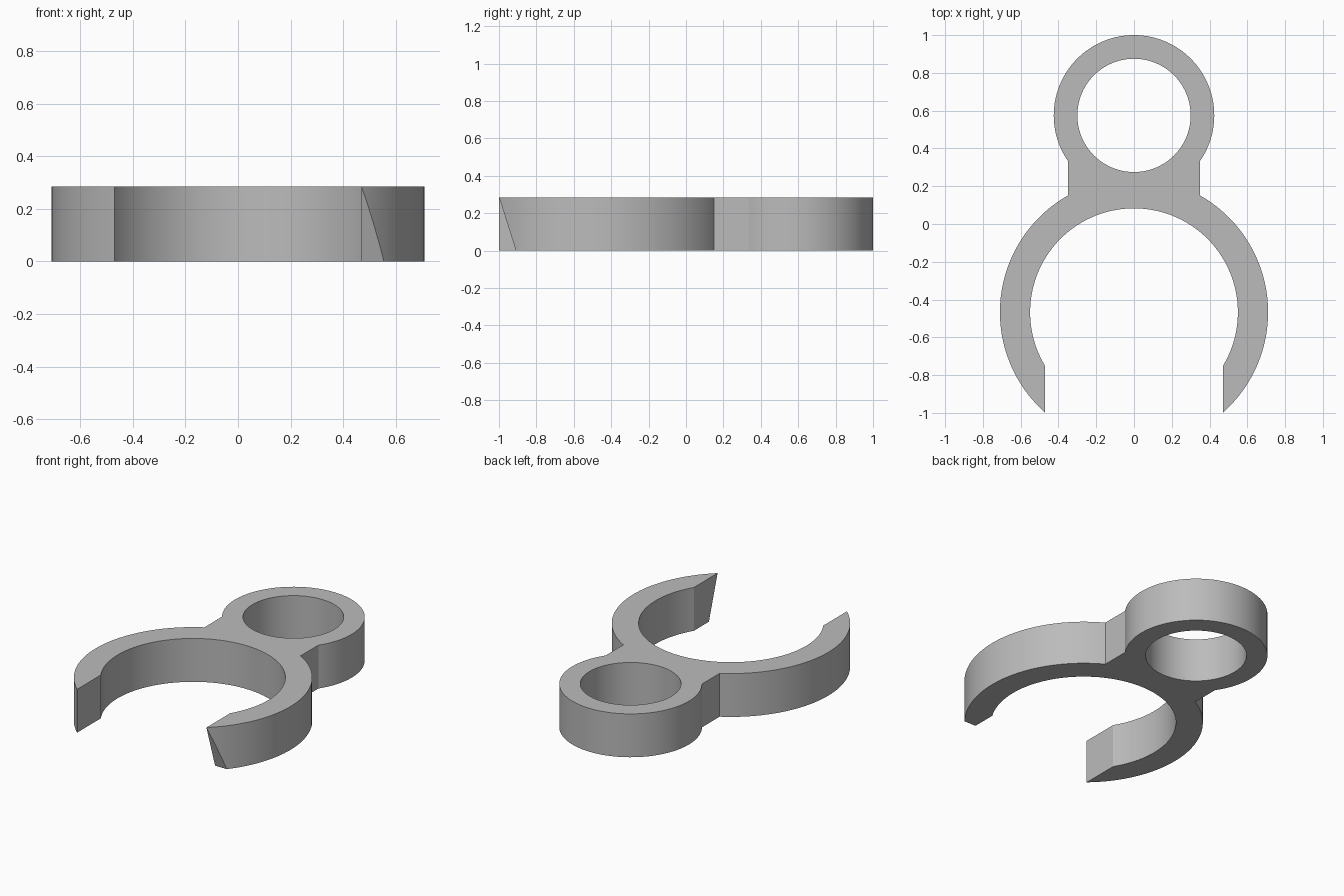
import bpy
import bmesh
from math import asin, acos, cos, sin, pi, radians
from mathutils import Vector

cube = bpy.data.objects.get("Cube")
if cube:
    bpy.data.objects.remove(cube)

HEIGHT = 0.285
EYE_Y, EYE_OUT, EYE_IN = 0.575, 0.425, 0.30
JAW_Y, JAW_OUT, JAW_IN = -0.467, 0.71, 0.55
NECK_X, GAP_X = 0.35, 0.47


def arc(cy, r, start, end, steps=40):
    """Points on a circle centred on the y axis."""
    return [Vector((r * cos(a), cy + r * sin(a), 0))
            for a in (start + (end - start) * i / steps for i in range(steps + 1))]


# Half outline: eye hole, eye rim, neck, jaw outside, tip, jaw inside
outline = (arc(EYE_Y, EYE_IN, -pi / 2, pi / 2)
           + arc(EYE_Y, EYE_OUT, pi / 2, -acos(NECK_X / EYE_OUT))
           + arc(JAW_Y, JAW_OUT, acos(NECK_X / JAW_OUT), -acos(GAP_X / JAW_OUT))
           + arc(JAW_Y, JAW_IN, -acos(GAP_X / JAW_IN), pi / 2))
for p in outline:
    if abs(p.x) < 1e-5:
        p.x = 0
tip_y = JAW_Y - JAW_OUT * sin(acos(GAP_X / JAW_OUT))

# Extrude the half outline and open it along the centre plane
bm = bmesh.new()
base = bm.faces.new([bm.verts.new(p) for p in outline])
extruded = bmesh.ops.extrude_face_region(bm, geom=[base], use_keep_orig=True)["geom"]
bmesh.ops.translate(bm, vec=(0, 0, HEIGHT),
                    verts=[v for v in extruded if isinstance(v, bmesh.types.BMVert)])
seam = [f for f in bm.faces if all(v.co.x < 1e-5 for v in f.verts)]
bmesh.ops.delete(bm, geom=seam, context='FACES_ONLY')

# Mirrored half
half = bm.verts[:] + bm.edges[:] + bm.faces[:]
copy = bmesh.ops.duplicate(bm, geom=half)["geom"]
bmesh.ops.scale(bm, vec=(-1, 1, 1),
                verts=[v for v in copy if isinstance(v, bmesh.types.BMVert)])

# Slanted undercut on the left jaw tip only
cut = bmesh.ops.bisect_plane(bm, geom=half, dist=1e-5,
                             plane_co=(GAP_X, tip_y, HEIGHT),
                             plane_no=(0, -HEIGHT, -0.09), clear_outer=True)
edges = [e for e in cut["geom_cut"] if isinstance(e, bmesh.types.BMEdge)]
bmesh.ops.edgeloop_fill(bm, edges=edges)

bmesh.ops.remove_doubles(bm, verts=bm.verts[:], dist=1e-5)
bmesh.ops.recalc_face_normals(bm, faces=bm.faces[:])
mesh = bpy.data.meshes.new("ring_clip")
bm.to_mesh(mesh)
bm.free()

# Plain grey finish
grey = bpy.data.materials.new("grey")
grey.use_nodes = True
grey.diffuse_color = (0.5, 0.5, 0.5, 1)
grey.node_tree.nodes["Principled BSDF"].inputs["Base Color"].default_value = grey.diffuse_color
mesh.materials.append(grey)

clip = bpy.data.objects.new("ring_clip", mesh)
bpy.context.collection.objects.link(clip)
bpy.ops.object.select_all(action='DESELECT')
clip.select_set(True)
bpy.context.view_layer.objects.active = clip
bpy.ops.object.shade_smooth_by_angle(angle=radians(25))
